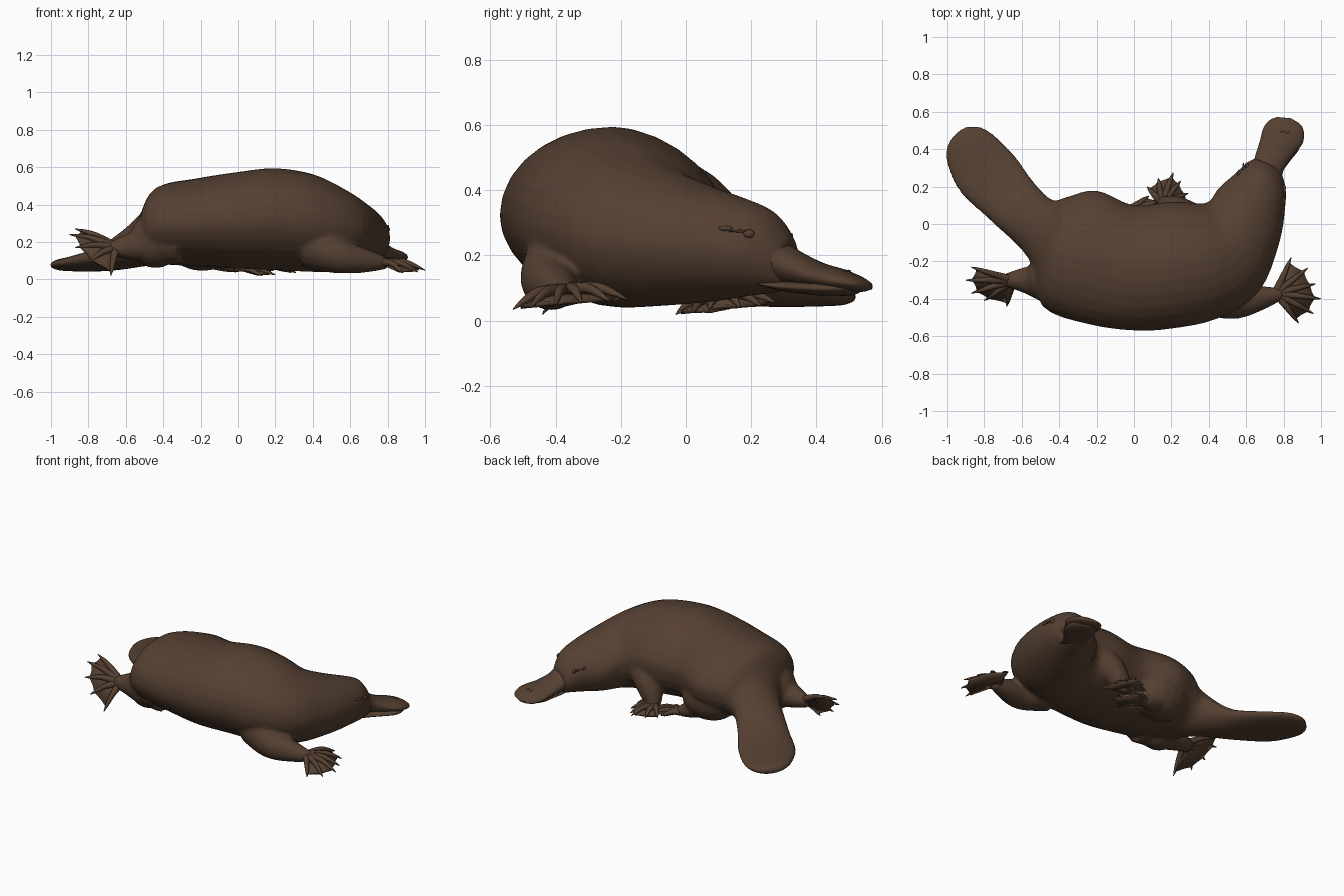
import bpy, bmesh, math
from mathutils import Vector

if "Cube" in bpy.data.objects:
    bpy.data.objects.remove(bpy.data.objects["Cube"])

fur = bpy.data.materials.new("dark_brown_fur")
fur.diffuse_color = (0.09, 0.051, 0.031, 1)
fur.use_nodes = True
fur.node_tree.nodes["Principled BSDF"].inputs["Base Color"].default_value = fur.diffuse_color


def finish(name, bm):
    bmesh.ops.recalc_face_normals(bm, faces=bm.faces)
    me = bpy.data.meshes.new(name)
    bm.to_mesh(me)
    bm.free()
    me.materials.append(fur)
    for p in me.polygons:
        p.use_smooth = True
    ob = bpy.data.objects.new(name, me)
    bpy.context.collection.objects.link(ob)
    return ob


def spline(rows, t):
    """Catmull-Rom through rows of equal length."""
    n = len(rows)
    i = min(int(t), n - 2)
    u = t - i
    a, b, c, d = (rows[max(0, min(n - 1, i + k))] for k in (-1, 0, 1, 2))
    return [0.5 * (2*q + (r - p)*u + (2*p - 5*q + 4*r - s)*u*u + (3*q - p - 3*r + s)*u**3)
            for p, q, r, s in zip(a, b, c, d)]


def section_point(row, ang):
    """Row = inner edge xy, outer edge xy, bottom z, top z. Fullness differs per quarter."""
    lx, ly, rx, ry, z0, z1 = row
    c, s = math.cos(ang), math.sin(ang)
    if s > 0:
        power = 0.98 if c > 0 else 1.17
    else:
        power = 1.08 if c > 0 else 0.92
    c = math.copysign(abs(c) ** power, c)
    s = math.copysign(abs(s) ** power, s)
    return Vector(((lx + rx)/2 + c*(rx - lx)/2, (ly + ry)/2 + c*(ry - ly)/2,
                   (z0 + z1)/2 + s*(z1 - z0)/2))


def skin(bm, rings):
    loops = [[bm.verts.new(p) for p in r] for r in rings]
    n = len(loops[0])
    new = []
    for a, b in zip(loops, loops[1:]):
        for i in range(n):
            new.append(bm.faces.new((a[i], a[(i+1) % n], b[(i+1) % n], b[i])))
    new += [bm.faces.new(loops[0]), bm.faces.new(loops[-1])]
    bmesh.ops.recalc_face_normals(bm, faces=new)


def loft(bm, rows, sides=28, steps=4):
    total = (len(rows) - 1) * steps
    skin(bm, [[section_point(spline(rows, k / steps), 2*math.pi*i/sides) for i in range(sides)]
              for k in range(total + 1)])


def tube(bm, pts, sides=10, steps=4):
    """Pts = x, y, z, radius."""
    total = (len(pts) - 1) * steps
    path = [spline(pts, k / steps) for k in range(total + 1)]
    rings = []
    for k, p in enumerate(path):
        a = Vector(path[max(k-1, 0)][:3])
        b = Vector(path[min(k+1, total)][:3])
        q = (b - a).to_track_quat('Z', 'Y')
        rings.append([Vector(p[:3]) + q @ Vector((math.cos(w), math.sin(w), 0)) * max(p[3], 0.001)
                      for w in (2*math.pi*i/sides for i in range(sides))])
    skin(bm, rings)


def foot(name, ankle, tips, lift=0.015):
    """Webbed fan with toes ending in claws."""
    a = Vector(ankle)
    tips = [Vector(t) for t in tips]
    # web membrane
    bm = bmesh.new()
    root = bm.verts.new(a)
    edge = []
    for i, t in enumerate(tips):
        edge.append(bm.verts.new(a.lerp(t, 0.86)))
        if i < len(tips) - 1:
            edge.append(bm.verts.new(a.lerp((t + tips[i+1]) / 2, 0.84)))
    for p, q in zip(edge, edge[1:]):
        bm.faces.new((root, p, q))
    web = finish(name + "_web", bm)
    mod = web.modifiers.new("thickness", 'SOLIDIFY')
    mod.thickness = 0.014
    mod.offset = 0
    # toes and claws
    bm = bmesh.new()
    for t in tips:
        m = a.lerp(t, 0.5) + Vector((0, 0, lift))
        k = a.lerp(t, 0.8) + Vector((0, 0, lift * 0.5))
        tube(bm, [(*a, 0.026), (*m, 0.017), (*k, 0.011), (*t, 0.002)], 7, 3)
    finish(name + "_toes", bm)


def add_ball(bm, loc, size):
    new = bmesh.ops.create_uvsphere(bm, u_segments=16, v_segments=10, radius=1)["verts"]
    for v in new:
        v.co = Vector(loc) + Vector([c * s for c, s in zip(v.co, size)])


def ball(name, loc, size):
    bm = bmesh.new()
    add_ball(bm, loc, size)
    finish(name, bm)


# curled body from tail tip to face
body = [
    (-0.925, 0.507, -0.972, 0.463, 0.06, 0.085),
    (-0.875, 0.525, -1.0, 0.415, 0.048, 0.10),
    (-0.78, 0.502, -1.004, 0.33, 0.044, 0.115),
    (-0.64, 0.37, -0.93, 0.17, 0.042, 0.14),
    (-0.54, 0.23, -0.77, 0.02, 0.05, 0.20),
    (-0.44, 0.13, -0.56, -0.19, 0.07, 0.36),
    (-0.36, 0.145, -0.49, -0.44, 0.08, 0.495),
    (-0.2, 0.18, -0.25, -0.535, 0.07, 0.54),
    (0.0, 0.10, 0.0, -0.57, 0.058, 0.575),
    (0.2, 0.12, 0.2, -0.56, 0.05, 0.595),
    (0.36, 0.11, 0.45, -0.505, 0.04, 0.562),
    (0.41, 0.13, 0.67, -0.36, 0.043, 0.488),
    (0.45, 0.19, 0.778, -0.10, 0.055, 0.422),
    (0.54, 0.27, 0.81, 0.10, 0.075, 0.373),
    (0.60, 0.325, 0.81, 0.20, 0.085, 0.335),
    (0.645, 0.35, 0.785, 0.28, 0.095, 0.265),
    (0.675, 0.34, 0.765, 0.30, 0.12, 0.235)]
skin_bm = bmesh.new()
loft(skin_bm, body)

# legs: outer hind, outer front, inner front, inner hind
legs = [
    [(-0.34, -0.31, 0.22, 0.15), (-0.48, -0.31, 0.19, 0.105), (-0.58, -0.30, 0.175, 0.072),
     (-0.69, -0.30, 0.165, 0.035)],
    [(0.42, -0.36, 0.18, 0.14), (0.54, -0.415, 0.125, 0.095), (0.68, -0.395, 0.10, 0.065),
     (0.80, -0.37, 0.085, 0.03)],
    [(0.32, -0.03, 0.29, 0.14), (0.235, 0.06, 0.20, 0.09), (0.175, 0.10, 0.1, 0.058),
     (0.17, 0.14, 0.065, 0.032)],
    [(-0.18, 0.03, 0.16, 0.10), (-0.08, 0.06, 0.095, 0.055), (0.0, 0.07, 0.065, 0.032)]]
for pts in legs:
    tube(skin_bm, pts, 16, 5)
# haunch lumps
add_ball(skin_bm, (-0.19, 0.01, 0.19), (0.19, 0.15, 0.145))
add_ball(skin_bm, (-0.44, -0.29, 0.21), (0.14, 0.14, 0.15))

# blend trunk, tail and legs into one continuous skin
trunk = finish("body_tail_and_legs", skin_bm)
rem = trunk.modifiers.new("blend", 'REMESH')
rem.mode = 'VOXEL'
rem.voxel_size = 0.012
rem.use_smooth_shade = True
smo = trunk.modifiers.new("soften", 'SMOOTH')
smo.factor = 0.5
smo.iterations = 6

# bill, upper and lower halves
bill = [
    (0.635, 0.31, 0.79, 0.25, 0.12, 0.265),
    (0.65, 0.37, 0.805, 0.30, 0.105, 0.22),
    (0.675, 0.45, 0.855, 0.37, 0.095, 0.18),
    (0.69, 0.51, 0.905, 0.44, 0.088, 0.16),
    (0.725, 0.555, 0.90, 0.52, 0.088, 0.135),
    (0.765, 0.572, 0.84, 0.565, 0.096, 0.115)]
bm = bmesh.new()
loft(bm, bill, 20)
finish("upper_bill", bm)
bm = bmesh.new()
loft(bm, [(a + .015, b - .03, c - .018, d - .03, z, 0.122)
          for (a, b, c, d, e, f), z in zip(bill, (.105, .09, .08, .075, .078, .09))], 20)
finish("lower_bill", bm)

# eyes, ear slits and nostrils, placed on the head surface
for side, flip in (("right", False), ("left", True)):
    for part, t, ang, size in (("eye", 13.85, 0.42, (0.010, 0.017, 0.013)),
                               ("ear", 13.1, 0.42, (0.008, 0.022, 0.008)),
                               ("eye_fold", 13.5, 0.42, (0.006, 0.035, 0.004))):
        p = section_point(spline(body, t), math.pi - ang if flip else ang)
        ball(side + "_" + part, p, size)
    ball(side + "_nostril", section_point(spline(bill, 3.3), math.pi/2 + (0.15 if flip else -0.15)),
         (0.011, 0.008, 0.004))

# webbed feet
foot("outer_hind_foot", (-0.65, -0.30, 0.17),
     [(-0.87, -0.23, 0.27), (-0.9, -0.30, 0.24), (-0.87, -0.37, 0.17),
      (-0.8, -0.41, 0.09), (-0.68, -0.44, 0.02)])
foot("outer_front_foot", (0.76, -0.37, 0.09),
     [(0.84, -0.18, 0.065), (0.93, -0.235, 0.06), (0.97, -0.32, 0.055),
      (1.0, -0.40, 0.05), (0.96, -0.48, 0.04), (0.88, -0.53, 0.035)], 0.025)
foot("inner_front_foot", (0.15, 0.11, 0.075),
     [(0.07, 0.20, 0.05), (0.13, 0.245, 0.05), (0.21, 0.275, 0.055),
      (0.25, 0.23, 0.045), (0.29, 0.165, 0.04), (0.31, 0.07, 0.035)], 0.022)
foot("inner_hind_foot", (-0.03, 0.07, 0.065),
     [(0.08, 0.15, 0.04), (0.16, 0.13, 0.035), (0.2, 0.08, 0.025),
      (0.2, 0.02, 0.025), (0.13, -0.03, 0.02)])
